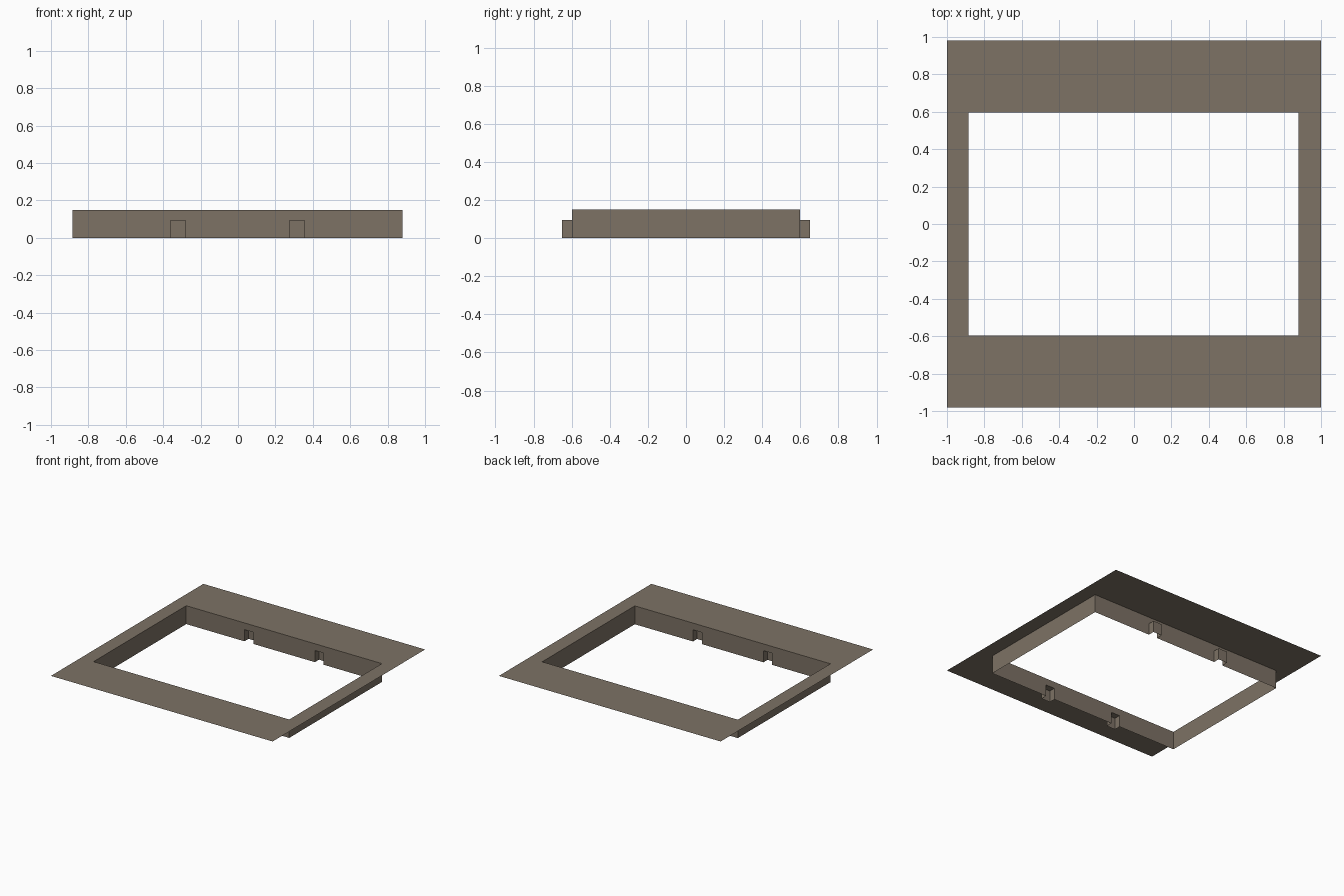
import bpy
import bmesh

if "Cube" in bpy.data.objects:
    bpy.data.objects.remove(bpy.data.objects["Cube"])

# Main dimensions
TOP = 0.15                      # height of the flange
OX, OY = 1.0, 0.982             # outer half sizes of the flange
IX, IY = 0.8825, 0.597          # half sizes of the opening
CX = -0.0025                    # slight sideways offset of the opening
CLIP_IN, CLIP_OUT = 0.2775, 0.3575
CLIP_H, CLIP_Y = 0.095, 0.65    # pocket height and outer face

taupe = bpy.data.materials.new("taupe metal")
taupe.diffuse_color = (0.205, 0.168, 0.13, 1)
taupe.use_nodes = True
taupe.node_tree.nodes["Principled BSDF"].inputs["Base Color"].default_value = taupe.diffuse_color


def sheet(name, faces):
    """Make a thin sheet object from a list of polygons."""
    bm = bmesh.new()
    for pts in faces:
        bm.faces.new([bm.verts.new(p) for p in pts])
    bmesh.ops.remove_doubles(bm, verts=bm.verts, dist=1e-5)
    me = bpy.data.meshes.new(name)
    bm.to_mesh(me)
    bm.free()
    me.materials.append(taupe)
    ob = bpy.data.objects.new(name, me)
    bpy.context.collection.objects.link(ob)
    return ob


def ring(x0, x1, y):
    return [(x0, -y, TOP), (x1, -y, TOP), (x1, y, TOP), (x0, y, TOP)]


# Flat flange around the opening
outer, inner = ring(-OX, OX, OY), ring(CX - IX, CX + IX, IY)
sheet("flange", [(outer[i], outer[(i + 1) % 4], inner[(i + 1) % 4], inner[i])
                 for i in range(4)])

# Short collar walls, left and right
for side, name in ((-1, "left_wall"), (1, "right_wall")):
    x = CX + side * IX
    pts = [(x, -IY, 0), (x, IY, 0), (x, IY, TOP), (x, -IY, TOP)]
    sheet(name, [pts if side > 0 else pts[::-1]])

clips = [(CX - CLIP_OUT, CX - CLIP_IN), (CX + CLIP_IN, CX + CLIP_OUT)]
for side, name in ((-1, "front"), (1, "back")):
    y, yo = side * IY, side * CLIP_Y

    # Long collar wall: upper band plus lower pieces between the notches
    cuts = [CX - IX] + [x for c in clips for x in c] + [CX + IX]
    band = [(x, y, CLIP_H) for x in cuts]
    faces = [band + [(CX + IX, y, TOP), (CX - IX, y, TOP)]]
    for a, b in zip(cuts[::2], cuts[1::2]):
        faces.append([(a, y, 0), (b, y, 0), (b, y, CLIP_H), (a, y, CLIP_H)])
    sheet(name + "_wall", [f if side < 0 else f[::-1] for f in faces])

    # Clip pockets behind the notches, open at the bottom and inside
    for i, (a, b) in enumerate(clips):
        faces = [
            [(a, yo, 0), (b, yo, 0), (b, yo, CLIP_H), (a, yo, CLIP_H)],
            [(a, y, 0), (a, yo, 0), (a, yo, CLIP_H), (a, y, CLIP_H)],
            [(b, yo, 0), (b, y, 0), (b, y, CLIP_H), (b, yo, CLIP_H)],
            [(a, yo, CLIP_H), (b, yo, CLIP_H), (b, y, CLIP_H), (a, y, CLIP_H)],
        ]
        sheet(f"{name}_clip_pocket_{i + 1}",
              [f if side < 0 else f[::-1] for f in faces])
